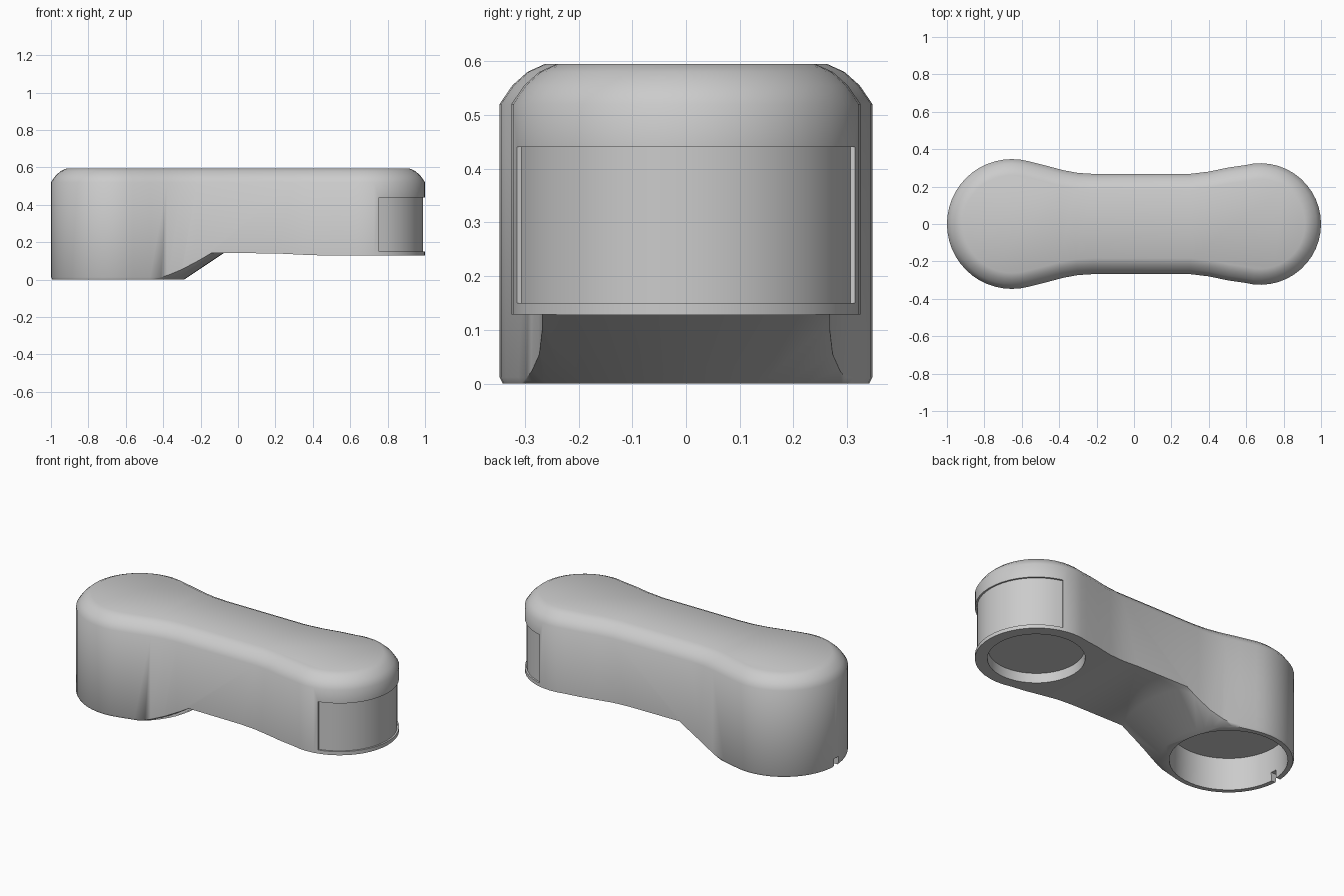
import bpy, bmesh, math
from mathutils import Vector

cube = bpy.data.objects.get("Cube")
if cube:
    bpy.data.objects.remove(cube, do_unlink=True)

grey = bpy.data.materials.new("plain grey")
grey.use_nodes = True
grey.diffuse_color = (0.6, 0.6, 0.6, 1)
grey.node_tree.nodes["Principled BSDF"].inputs["Base Color"].default_value = (0.6, 0.6, 0.6, 1)

BIG, SMALL = Vector((-0.653, 0)), Vector((0.675, 0))
BIG_R, SMALL_R = 0.347, 0.325


def arc(center, radius, start, end, steps):
    angles = [math.radians(start + (end - start) * i / steps) for i in range(steps + 1)]
    return [center + radius * Vector((math.cos(a), math.sin(a))) for a in angles]


def inset(points, amount):
    """Move a counter-clockwise outline inwards."""
    result = []
    for i, p in enumerate(points):
        t = (points[(i + 1) % len(points)] - points[i - 1]).normalized()
        result.append(p + amount * Vector((-t.y, t.x)))
    return result


def loft(name, rings):
    """Join matching rings of 3D points into a closed solid."""
    bm = bmesh.new()
    loops = [[bm.verts.new(p) for p in ring] for ring in rings]
    n = len(loops[0])
    for a, b in zip(loops, loops[1:]):
        for i in range(n):
            j = (i + 1) % n
            bm.faces.new((a[i], a[j], b[j], b[i]))
    bm.faces.new(loops[0][::-1])
    bm.faces.new(loops[-1])
    bmesh.ops.recalc_face_normals(bm, faces=bm.faces)
    mesh = bpy.data.meshes.new(name)
    bm.to_mesh(mesh)
    bm.free()
    mesh.materials.append(grey)
    obj = bpy.data.objects.new(name, mesh)
    bpy.context.collection.objects.link(obj)
    return obj


def prism(name, points, low, high):
    return loft(name, [[(p.x, p.y, z) for p in points] for z in (low, high)])


def cone(name, center, low_r, high_r, low, high):
    rings = []
    for r, z in ((low_r, low), (high_r, high)):
        rings.append([(p.x, p.y, z) for p in arc(center, r, 0, 360, 48)[:-1]])
    return loft(name, rings)


def cut(target, cutter):
    cutter.hide_render = True
    mod = target.modifiers.new("cut", 'BOOLEAN')
    mod.object = cutter
    mod.operation = 'DIFFERENCE'
    mod.solver = 'EXACT'
    bpy.ops.object.select_all(action='DESELECT')
    target.select_set(True)
    bpy.context.view_layer.objects.active = target
    bpy.ops.object.modifier_apply(modifier=mod.name)
    bpy.data.objects.remove(cutter, do_unlink=True)


# Waisted outline with a large and a small round end
waist = [Vector(p) for p in ((-0.47, 0.312), (-0.38, 0.288), (-0.3, 0.273), (-0.22, 0.268),
                             (0.3, 0.268), (0.4, 0.28), (0.5, 0.301))]
lower = [Vector((p.x, -p.y)) for p in waist]
outline = (arc(SMALL, SMALL_R, -105, 105, 26) + waist[::-1]
           + arc(BIG, BIG_R, 75, 285, 28) + lower)

# Body with a rounded top edge
layers = [(0, 0.006), (0.012, 0), (0.52, 0), (0.555, 0.024), (0.58, 0.052), (0.595, 0.085)]
body = loft("link_arm", [[(p.x, p.y, z) for p in inset(outline, d)] for z, d in layers])

# Raised underside, flaring out around the large boss
under = [(-0.653, -0.1), (1.2, -0.1), (1.2, 0.127), (0.4, 0.13), (0.2, 0.14), (-0.653, 0.145)]
step = loft("step_cutter", [[(x, y, z) for x, z in under] for y in (-0.6, 0.6)])
flare = cone("flare_cutter", BIG, 0.20, 0.68, -0.11, 0.21)
cut(step, flare)
cut(body, step)

# Round sockets underneath
cut(body, cone("large_socket_cutter", BIG, 0.315, 0.31, -0.05, 0.19))
cut(body, cone("small_socket_cutter", SMALL, 0.265, 0.255, 0.05, 0.185))

# Small notch in the rim of the large end
notch = [Vector(p) for p in ((-1.1, -0.02), (-0.94, -0.02), (-0.94, 0.02), (-1.1, 0.02))]
cut(body, prism("notch_cutter", notch, -0.05, 0.05))

# Shallow recess wrapped around the small end
band = arc(SMALL, 0.4, -76, 76, 20) + arc(SMALL, SMALL_R - 0.01, 76, -76, 20)
cut(body, prism("recess_cutter", band, 0.15, 0.44))

bpy.ops.object.select_all(action='DESELECT')
body.select_set(True)
bpy.context.view_layer.objects.active = body
bpy.ops.object.shade_smooth_by_angle(angle=math.radians(38))
